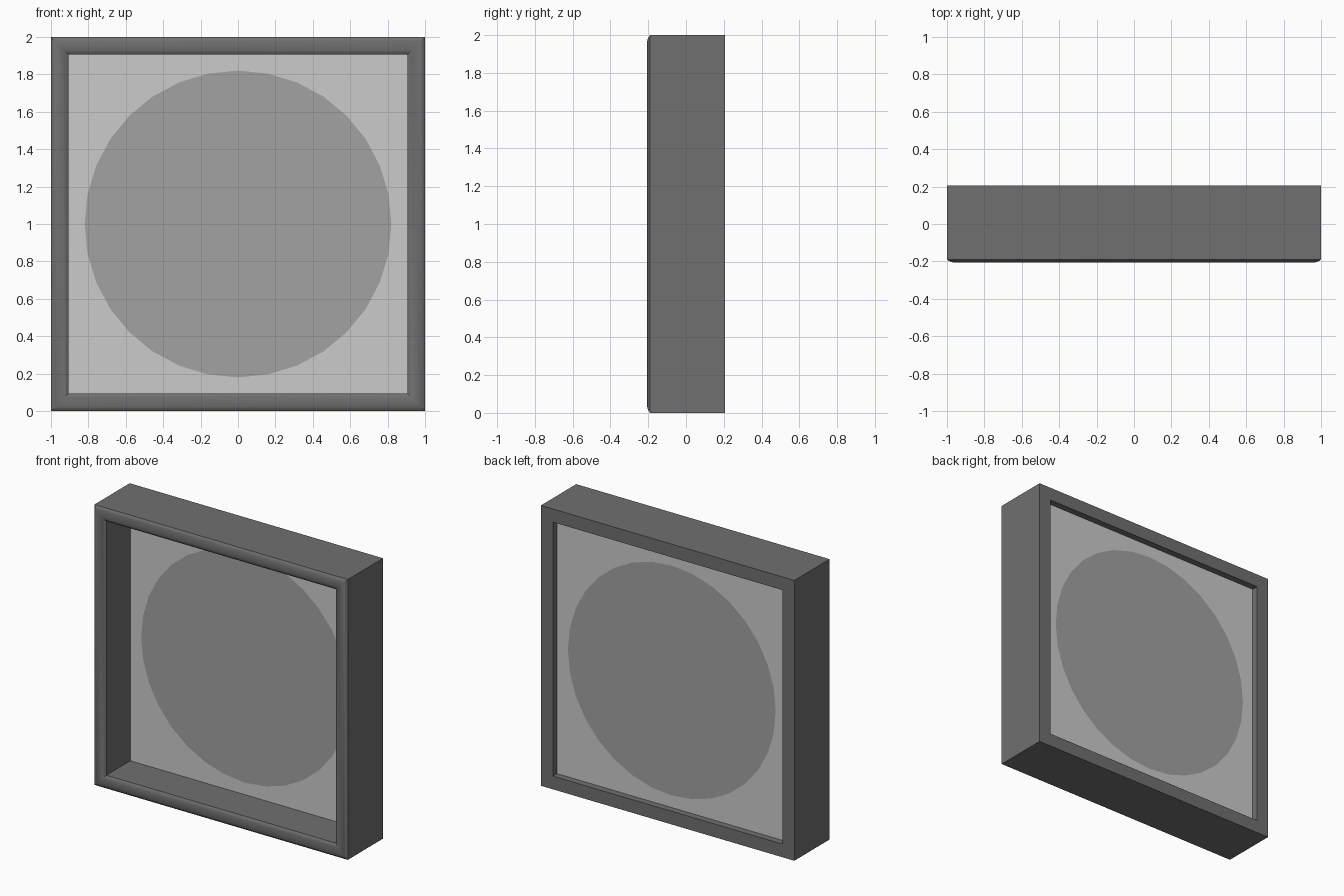
import bpy, bmesh, math

if "Cube" in bpy.data.objects:
    bpy.data.objects.remove(bpy.data.objects["Cube"])

D = 0.207          # half depth
INNER = 0.906      # half opening
CZ = 1.0


def material(name, v):
    m = bpy.data.materials.new(name)
    m.diffuse_color = (v, v, v, 1)
    m.use_nodes = True
    m.node_tree.nodes["Principled BSDF"].inputs["Base Color"].default_value = m.diffuse_color
    return m


def make_object(name, bm, mats):
    bmesh.ops.recalc_face_normals(bm, faces=bm.faces)
    me = bpy.data.meshes.new(name)
    bm.to_mesh(me)
    bm.free()
    ob = bpy.data.objects.new(name, me)
    bpy.context.collection.objects.link(ob)
    for m in mats:
        me.materials.append(m)
    return ob


dark = material("dark_grey", 0.16)
light = material("light_grey", 0.52)
mid = material("mid_grey", 0.36)

# Square frame: mitred sweep of a section with a rounded front
half = (1 - INNER) / 2
sag = 0.017
rad = (half * half + sag * sag) / (2 * sag)
a0 = math.asin(half / rad)
profile = [(1, D)]
for i in range(9):
    a = a0 - 2 * a0 * i / 8
    profile.append(((1 + INNER) / 2 + rad * math.sin(a), -D + rad - rad * math.cos(a)))
profile.append((INNER, D))

bm = bmesh.new()
corners = [(1, 1), (-1, 1), (-1, -1), (1, -1)]
rings = [[bm.verts.new((sx * r, y, CZ + sz * r)) for r, y in profile] for sx, sz in corners]
n = len(profile)
for k in range(4):
    p, q = rings[k], rings[(k + 1) % 4]
    for i in range(n):
        j = (i + 1) % n
        bm.faces.new((p[i], p[j], q[j], q[i]))
frame = make_object("frame", bm, [dark])
bpy.context.view_layer.objects.active = frame
frame.select_set(True)
bpy.ops.object.shade_smooth_by_angle(angle=math.radians(30))

# Recessed panel with a flush round disc on both faces
bm = bmesh.new()
squares = []
for y in (0.08, 0.16):
    sq = [bm.verts.new((sx * INNER, y, CZ + sz * INNER)) for sx, sz in corners]
    ci = [bm.verts.new((0.82 * math.cos(t * math.tau / 32), y, CZ + 0.82 * math.sin(t * math.tau / 32)))
          for t in range(32)]
    edges = [bm.edges.new((l[i], l[(i + 1) % len(l)])) for l in (sq, ci) for i in range(len(l))]
    bmesh.ops.triangle_fill(bm, edges=edges, use_beauty=True)
    for f in bm.faces:   # clear any fill inside the circle
        f.tag = False
    inside = [f for f in bm.faces if all(v in ci for v in f.verts)
              and (f.calc_center_median().x ** 2 + (f.calc_center_median().z - CZ) ** 2) < 0.6]
    if inside:
        bmesh.ops.delete(bm, geom=inside, context='FACES_ONLY')
    bm.faces.new(ci).material_index = 1
    squares.append(sq)
for i in range(4):
    j = (i + 1) % 4
    bm.faces.new((squares[0][i], squares[0][j], squares[1][j], squares[1][i]))
make_object("panel", bm, [light, mid])
